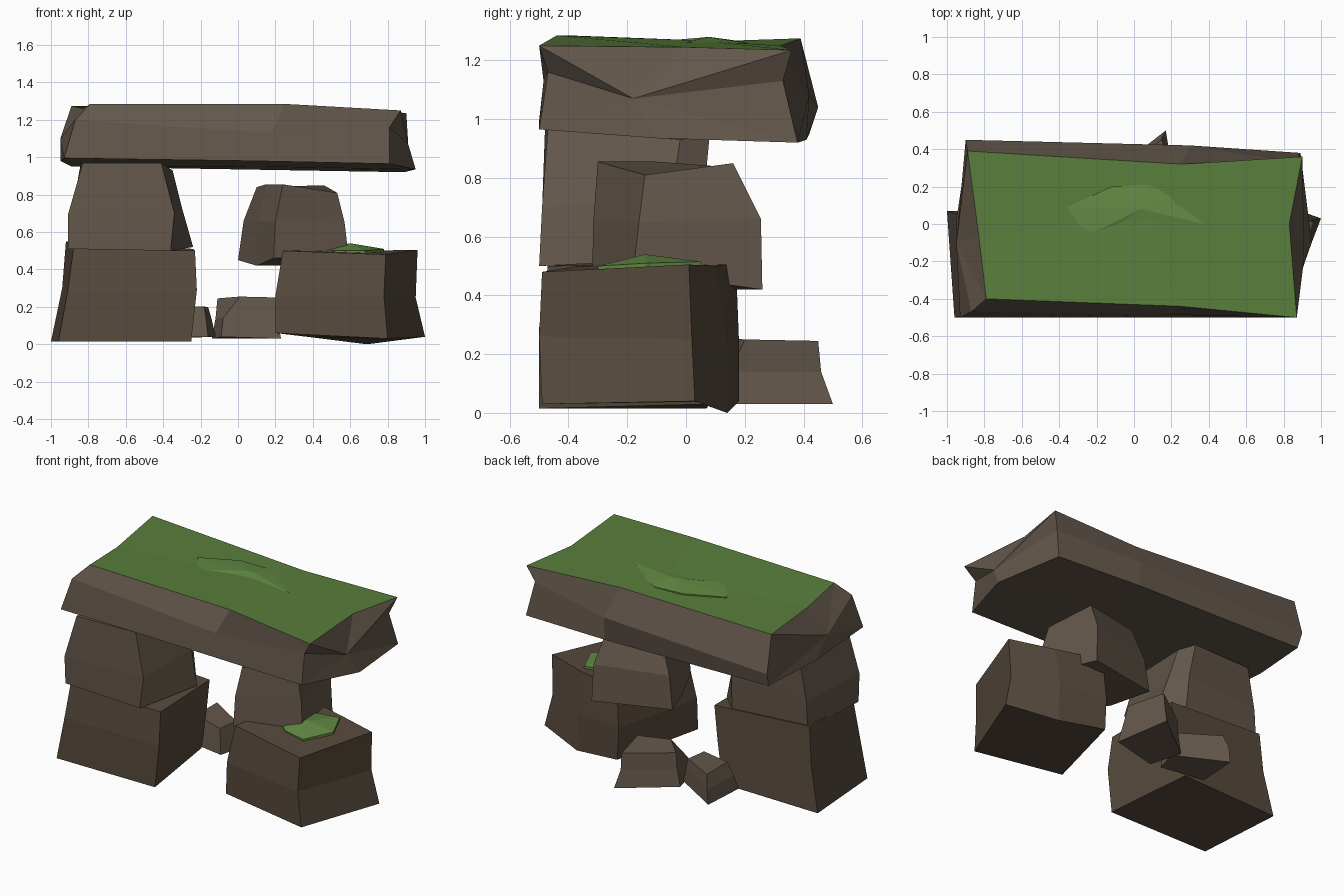
import bpy, bmesh


def material(name, color):
    m = bpy.data.materials.new(name)
    m.diffuse_color = (*color, 1)
    return m


STONE = material("stone", (0.125, 0.095, 0.07))
DARK_STONE = material("dark_stone", (0.095, 0.068, 0.046))
MOSS = material("moss", (0.10, 0.21, 0.045))
LIGHT_MOSS = material("light_moss", (0.12, 0.25, 0.055))


def finish(name, bm, *mats):
    bmesh.ops.recalc_face_normals(bm, faces=bm.faces)
    mesh = bpy.data.meshes.new(name)
    bm.to_mesh(mesh)
    bm.free()
    for m in mats:
        mesh.materials.append(m)
    ob = bpy.data.objects.new(name, mesh)
    bpy.context.collection.objects.link(ob)
    return ob


def loft(rings, tips=(None, None)):
    """Skin matching rings; close each end flat or as a fan to a tip."""
    bm = bmesh.new()
    loops = [[bm.verts.new(p) for p in r] for r in rings]
    n = len(loops[0])
    for a, b in zip(loops, loops[1:]):
        for i in range(n):
            j = (i + 1) % n
            bm.faces.new((a[i], a[j], b[j], b[i]))
    for loop, tip in ((loops[0], tips[0]), (loops[-1], tips[1])):
        if tip is None:
            bm.faces.new(loop)
        else:
            t = bm.verts.new(tip)
            for i in range(n):
                bm.faces.new((loop[i], loop[(i + 1) % n], t))
    return bm


def stone(name, mat, *rings):
    return finish(name, loft(rings), mat)


def moss_patch(name, outline, peak, drop):
    rim = [(x, y, z - drop) for x, y, z in outline]
    return finish(name, loft([rim, outline], (None, peak)), LIGHT_MOSS)


# Left pillar
stone("left_lower_stone", DARK_STONE,
      [(-.96, -.5, .015), (-.25, -.5, .015), (-.32, .08, .03), (-1, .07, .015)],
      [(-.91, -.49, .29), (-.22, -.5, .29), (-.27, .06, .29), (-.94, .05, .3)],
      [(-.88, -.47, .51), (-.23, -.47, .5), (-.24, .05, .51), (-.92, .04, .55)])
stone("left_upper_stone", STONE,
      [(-.91, -.48, .51), (-.36, -.5, .5), (-.24, -.08, .52), (-.36, .04, .5), (-.9, .03, .52)],
      [(-.91, -.49, .69), (-.34, -.49, .7), (-.3, -.05, .73), (-.37, .06, .73), (-.89, .03, .7)],
      [(-.83, -.48, .97), (-.41, -.47, .97), (-.35, -.02, .93), (-.4, .08, .94), (-.84, .03, .97)])

# Right pillar
stone("right_lower_stone", DARK_STONE,
      [(.2, -.41, .06), (.8, -.49, .03), (1, .03, .04), (.69, .14, 0), (.37, .18, .04)],
      [(.2, -.4, .26), (.78, -.5, .26), (.95, .02, .25), (.68, .14, .25), (.36, .18, .25)],
      [(.24, -.37, .5), (.79, -.49, .48), (.96, .01, .505), (.68, .1, .5), (.38, .17, .51)])
stone("right_upper_stone", STONE,
      [(.19, -.32, .46), (.59, -.18, .48), (.5, .26, .42), (0, .14, .45), (.1, -.09, .42)],
      [(.2, -.315, .66), (.57, -.16, .65), (.49, .255, .66), (.03, .13, .66), (.11, -.1, .66)],
      [(.24, -.3, .855), (.53, -.14, .81), (.46, .16, .85), (.1, .1, .84), (.15, -.1, .855)])

# Lintel: rings run front bottom, front mid, front top, ridge, back top, back mid, back bottom, keel
lintel = loft([
    [(-.93, -.5, .995), (-.87, -.47, 1.2), (-.79, -.4, 1.285), (-.83, -.06, 1.26),
     (-.89, .39, 1.275), (-.9, .45, 1.04), (-.89, .42, .95), (-.95, .02, .98)],
    [(.1, -.5, .98), (.18, -.485, 1.13), (.25, -.44, 1.285), (.1, .05, 1.268),
     (.25, .32, 1.25), (.3, .42, 1.08), (.3, .41, .93), (.1, 0, .95)],
    [(.81, -.5, .965), (.81, -.47, 1.16), (.87, -.5, 1.25), (.83, 0, 1.245),
     (.9, .36, 1.235), (.86, .33, 1.13), (.89, .38, .92), (.95, -.1, .935)]],
    ((-.95, -.1, 1.1), (.91, -.18, 1.07)))
lintel.normal_update()
for f in lintel.faces:
    if f.calc_center_median().z > 1.23 and abs(f.normal.z) > .8:
        f.material_index = 1
finish("lintel_stone", lintel, STONE, MOSS)

# Fallen stones behind the pillars
stone("fallen_stone_large", STONE,
      [(-.14, .26, .03), (-.09, .04, .04), (.23, .13, .03), (.17, .5, .03)],
      [(-.12, .26, .14), (-.08, .09, .14), (.21, .15, .14), (.15, .46, .14)],
      [(-.11, .26, .245), (.01, .14, .255), (.21, .2, .25), (.15, .45, .245)])
stone("fallen_stone_small", STONE,
      [(-.12, .2, .04), (-.42, .37, .03), (-.45, .1, .04), (-.16, .05, .04)],
      [(-.14, .2, .13), (-.41, .37, .13), (-.43, .12, .13), (-.17, .06, .13)],
      [(-.16, .21, .2), (-.39, .34, .21), (-.39, .13, .21), (-.18, .07, .2)])

# Moss cushions
moss_patch("ledge_moss",
           [(.42, -.16, .505), (.52, -.26, .5), (.68, -.3, .5), (.78, -.13, .51),
            (.7, .05, .515), (.54, .02, .515)], (.6, -.14, .54), .025)
moss_patch("lintel_moss",
           [(-.36, .09, 1.262), (-.25, -.06, 1.268), (-.08, 0, 1.268), (.37, 0, 1.262),
            (.2, .15, 1.26), (.08, .21, 1.258), (-.12, .2, 1.263)], (.04, .08, 1.28), .02)
